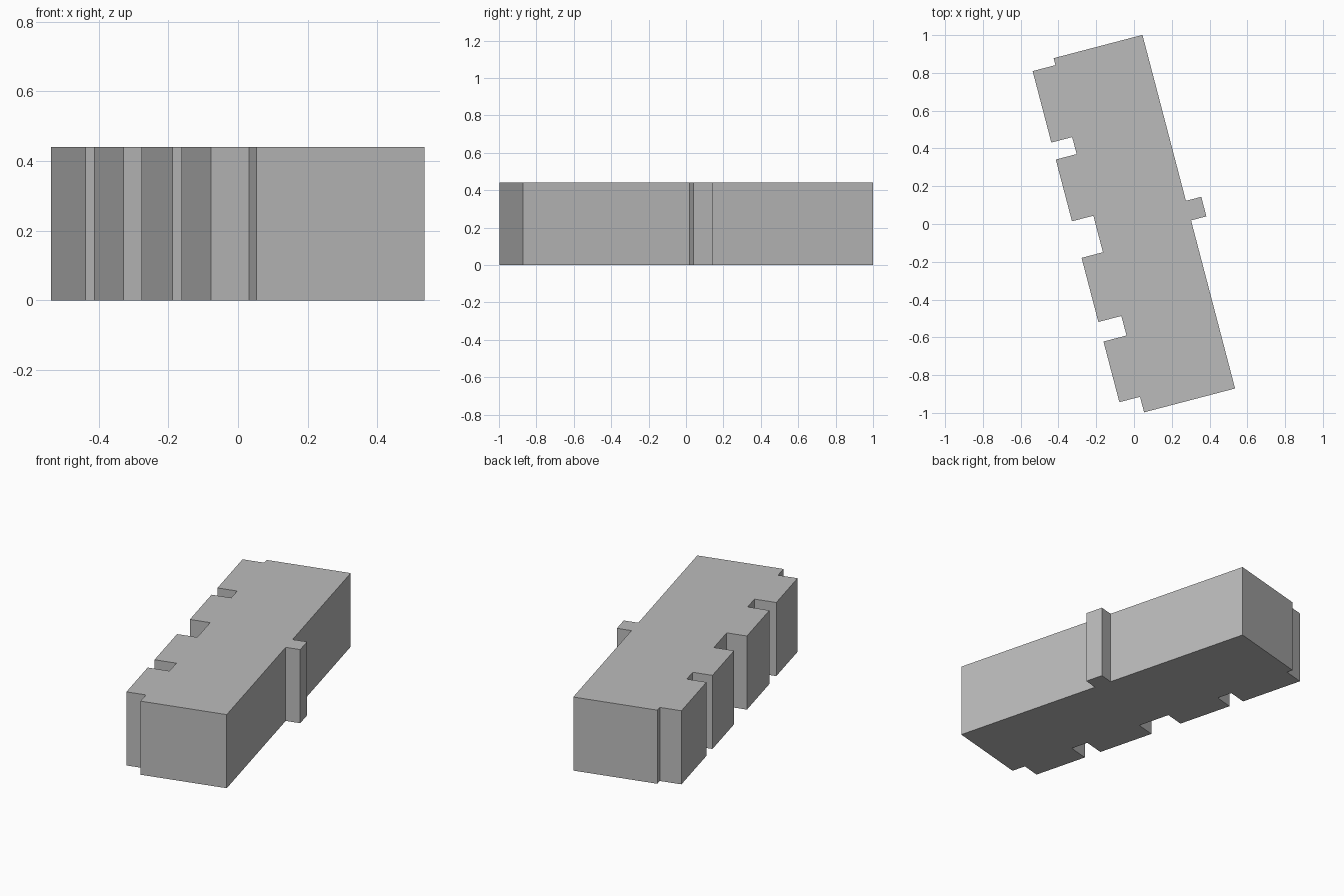
import bpy
import bmesh
from math import radians
from mathutils import Matrix

cube = bpy.data.objects.get("Cube")
if cube:
    bpy.data.objects.remove(cube, do_unlink=True)

HEIGHT = 0.44
SOUTH, NORTH = -0.978, 0.957     # ends of the main block
EAST, WEST = 0.297, -0.314       # long wall and outer face of the bays
STAIR = 0.381                    # outer face of the single projection

# Footprint in the block's own axes, counter-clockwise
footprint = [(-0.201, SOUTH), (EAST, SOUTH),
             (EAST, -0.058), (STAIR, -0.058), (STAIR, 0.049), (EAST, 0.049),
             (EAST, NORTH), (-0.189, NORTH)]

# Four bays, north to south: start, end, wall line before and after
bays = [(0.919, 0.528, -0.189, -0.200),
        (0.435, 0.097, -0.200, -0.197),
        (-0.103, -0.454, -0.197, -0.188),
        (-0.561, -0.893, -0.188, -0.201)]
for start, end, before, after in bays:
    footprint += [(before, start), (WEST, start), (WEST, end), (after, end)]

# Extrude the footprint into a flat-roofed block
bm = bmesh.new()
base = bm.faces.new([bm.verts.new((x, y, 0)) for x, y in footprint])
top = bmesh.ops.extrude_face_region(bm, geom=[base], use_keep_orig=True)["geom"]
bmesh.ops.translate(bm, vec=(0, 0, HEIGHT),
                    verts=[v for v in top if isinstance(v, bmesh.types.BMVert)])
bmesh.ops.recalc_face_normals(bm, faces=bm.faces)
bmesh.ops.transform(bm, matrix=Matrix.Rotation(radians(14.68), 4, "Z"), verts=bm.verts)

mesh = bpy.data.meshes.new("building_block")
bm.to_mesh(mesh)
bm.free()
building = bpy.data.objects.new("building_block", mesh)
bpy.context.collection.objects.link(building)

# Plain grey wall colour
grey = bpy.data.materials.new("plain_grey")
grey.use_nodes = True
grey.diffuse_color = (0.5, 0.5, 0.5, 1)
grey.node_tree.nodes["Principled BSDF"].inputs["Base Color"].default_value = (0.5, 0.5, 0.5, 1)
mesh.materials.append(grey)
